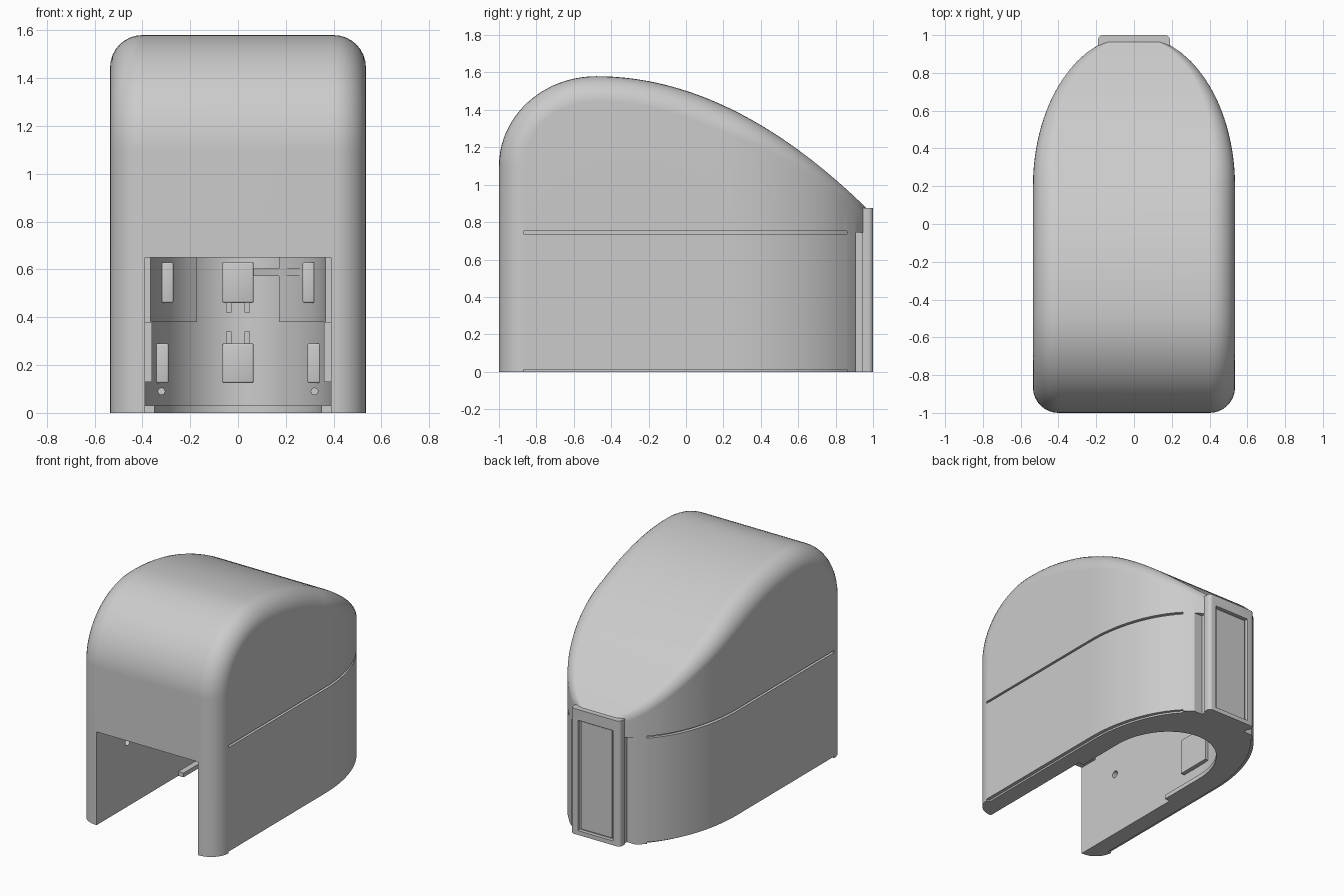
import bpy, bmesh, math

cube = bpy.data.objects.get("Cube")
if cube:
    bpy.data.objects.remove(cube, do_unlink=True)

grey = bpy.data.materials.new("light_grey")
grey.use_nodes = True
grey.diffuse_color = (0.6, 0.6, 0.6, 1)
grey.node_tree.nodes["Principled BSDF"].inputs["Base Color"].default_value = (0.6, 0.6, 0.6, 1)


def finish(name, bm):
    bmesh.ops.remove_doubles(bm, verts=bm.verts, dist=1e-5)
    bmesh.ops.dissolve_degenerate(bm, edges=bm.edges, dist=1e-5)
    bmesh.ops.recalc_face_normals(bm, faces=bm.faces)
    mesh = bpy.data.meshes.new(name)
    bm.to_mesh(mesh)
    bm.free()
    mesh.materials.append(grey)
    ob = bpy.data.objects.new(name, mesh)
    bpy.context.scene.collection.objects.link(ob)
    return ob


def prism(name, pts, z0, z1):
    bm = bmesh.new()
    low = [bm.verts.new((x, y, z0)) for x, y in pts]
    high = [bm.verts.new((x, y, z1)) for x, y in pts]
    bm.faces.new(low)
    bm.faces.new(high)
    for i in range(len(pts)):
        j = (i + 1) % len(pts)
        bm.faces.new((low[i], low[j], high[j], high[i]))
    return finish(name, bm)


def box(name, x0, x1, y0, y1, z0, z1):
    return prism(name, [(x0, y0), (x1, y0), (x1, y1), (x0, y1)], z0, z1)


def rod(name, center, radius, depth, axis):
    bm = bmesh.new()
    bmesh.ops.create_cone(bm, cap_ends=True, segments=20, radius1=radius,
                          radius2=radius, depth=depth)
    ob = finish(name, bm)
    ob.location = center
    ob.rotation_euler = (0, math.pi / 2, 0) if axis == "x" else (math.pi / 2, 0, 0)
    return ob


def apply(ob, mod):
    bpy.context.view_layer.objects.active = ob
    bpy.ops.object.modifier_apply(modifier=mod.name)


def cut(ob, cutter):
    cutter.hide_render = True
    mod = ob.modifiers.new("cut", "BOOLEAN")
    mod.operation, mod.solver, mod.object = "DIFFERENCE", "EXACT", cutter
    apply(ob, mod)
    bpy.data.objects.remove(cutter, do_unlink=True)


def bevel(ob, width, segments=3):
    mod = ob.modifiers.new("bevel", "BEVEL")
    mod.width, mod.segments = width, segments
    apply(ob, mod)
    return ob


def half_width(y):
    t = max(0, (y - 0.2) / 0.8)
    return 0.535 * math.sqrt(max(0, 1 - t * t))


def arch(rx, cy, ry, front, steps=32):
    """Plan with straight sides and an elliptical rear."""
    arc = [(rx * math.cos(math.pi * i / steps), cy + ry * math.sin(math.pi * i / steps))
           for i in range(steps + 1)]
    return [(rx, front)] + arc + [(-rx, front)]


# Side profile of the housing: upright front, rounded brow, long falling back
profile = [(-1, 0)]
for i in range(21):
    a = math.pi / 2 * i / 20
    profile.append((-0.48 - 0.52 * math.cos(a), 1.1 + 0.48 * math.sin(a)))
for i in range(1, 37):
    t = i / 36
    profile.append((-0.48 + 1.45 * t, 1.58 - 0.71 * t ** 2))


# Housing: a rounded cross section swept square to the side profile
def section(i):
    y, z = profile[i]
    if i < 2:
        ny, nz = -1, 0
    else:
        a, b = profile[i - 1], profile[min(i + 1, len(profile) - 1)]
        length = math.hypot(b[0] - a[0], b[1] - a[1])
        ny, nz = (a[1] - b[1]) / length, (b[0] - a[0]) / length
    r = 0.135 - 0.105 * max(0, (y - 0.2) / 0.77)
    side = []
    for k in range(9):
        a = math.pi / 2 * k / 8
        drop = r * (1 - math.cos(a))
        py, pz = y - ny * drop, z - nz * drop
        side.append((half_width(py) - r * (1 - math.sin(a)), py, pz))
    x, py, _ = side[-1]
    side.append((x, py, 0))
    return [(-x, y, z) for x, y, z in reversed(side)] + side


bm = bmesh.new()
rings = [[bm.verts.new(p) for p in section(i)] for i in range(len(profile))]
for a, b in zip(rings, rings[1:]):
    for k in range(len(a)):
        j = (k + 1) % len(a)
        bm.faces.new((a[k], a[j], b[j], b[k]))
bm.faces.new(rings[0][1:-1])
back_cap = bm.faces.new(rings[-1])
bmesh.ops.triangulate(bm, faces=[back_cap])
housing = finish("housing", bm)

# Front doorway, hollow interior and narrower opening in the base
cut(housing, box("doorway_cutter", -0.39, 0.39, -1.2, -0.8, -0.1, 0.65))
cut(housing, prism("cavity_cutter", arch(0.39, 0.2, 0.6, -0.86), 0.03, 0.72))
cut(housing, box("floor_front_cutter", -0.39, 0.39, -0.9, -0.1, -0.1, 0.1))
cut(housing, prism("floor_rear_cutter", arch(0.35, 0.25, 0.42, -0.2), -0.1, 0.1))

# Seam lines, rear notches and screw holes on both sides
for s in (-1, 1):
    ys = [-0.87 + 1.73 * i / 40 for i in range(41)]
    band = [(s * (half_width(y) - 0.025), y) for y in ys]
    band += [(s * (half_width(y) + 0.1), y) for y in reversed(ys)]
    for z0, z1 in ((-0.05, 0.012), (0.737, 0.752)):
        cut(housing, prism("seam_cutter", band, z0, z1))
    x0, x1 = sorted((s * 0.18, s * 0.6))
    cut(housing, box("notch_cutter", x0, x1, 0.91, 1.1, -0.1, 0.745))
    cut(housing, rod("wall_hole_cutter", (s * 0.41, -0.66, 0.45), 0.025, 0.1, "x"))
    cut(housing, rod("rear_hole_cutter", (s * 0.32, 0.52, 0.09), 0.014, 0.16, "y"))

# Rear strip with a sunken panel
bm = bmesh.new()
bmesh.ops.create_cube(bm, size=1)
for v in bm.verts:
    v.co.x *= 0.38
    v.co.y = 0.9725 + v.co.y * 0.055
    v.co.z = 0.4375 + v.co.z * 0.875
edges = [e for e in bm.edges if all(v.co.y > 0.98 for v in e.verts)
         and abs(e.verts[0].co.z - e.verts[1].co.z) > 0.5]
bmesh.ops.bevel(bm, geom=edges, offset=0.025, segments=5, profile=0.5, affect="EDGES")
strip = finish("rear_strip", bm)
cut(strip, box("panel_cutter", -0.135, 0.135, 0.975, 1.1, 0.03, 0.8))
box("rear_panel", -0.12, 0.12, 0.96, 0.985, 0.04, 0.79)

# Interior fittings, repeated on both sides
for s, side in ((-1, "right"), (1, "left")):
    angles = [math.radians(62) * i / 12 for i in range(13)]
    liner = [(s * 0.365 * math.cos(a), 0.2 + 0.5 * math.sin(a)) for a in angles]
    liner += [(s * 0.40 * math.cos(a), 0.2 + 0.62 * math.sin(a)) for a in reversed(angles)]
    prism(side + "_liner", liner, 0.38, 0.73)

    def side_box(part, x0, x1, *rest):
        x0, x1 = sorted((s * x0, s * x1))
        return box(side + part, x0, x1, *rest)

    side_box("_rail", 0.36, 0.4, 0.05, 0.3, 0.13, 0.38)
    bevel(side_box("_lower_plate", 0.29, 0.35, 0.49, 0.6, 0.125, 0.29), 0.008)
    bevel(side_box("_upper_plate", 0.27, 0.32, 0.44, 0.56, 0.46, 0.63), 0.008)
    for z0, z1 in ((0.42, 0.47), (0.28, 0.34)):
        side_box("_prong", 0.028, 0.05, 0.765, 0.81, z0, z1)

bevel(box("upper_centre_plate", -0.065, 0.065, 0.76, 0.82, 0.46, 0.63), 0.008)
bevel(box("lower_centre_plate", -0.065, 0.065, 0.76, 0.82, 0.125, 0.29), 0.008)
prism("cross_bar", [(0.06, 0.77), (0.3, 0.5), (0.32, 0.52), (0.065, 0.8)], 0.573, 0.603)

# Smooth curved faces while keeping crisp edges
bpy.ops.object.select_all(action="DESELECT")
for ob in bpy.context.scene.objects:
    if ob.type == "MESH":
        ob.select_set(True)
bpy.context.view_layer.objects.active = housing
bpy.ops.object.shade_smooth_by_angle(angle=math.radians(30))
weighted = housing.modifiers.new("weighted_normals", "WEIGHTED_NORMAL")
weighted.keep_sharp = True
